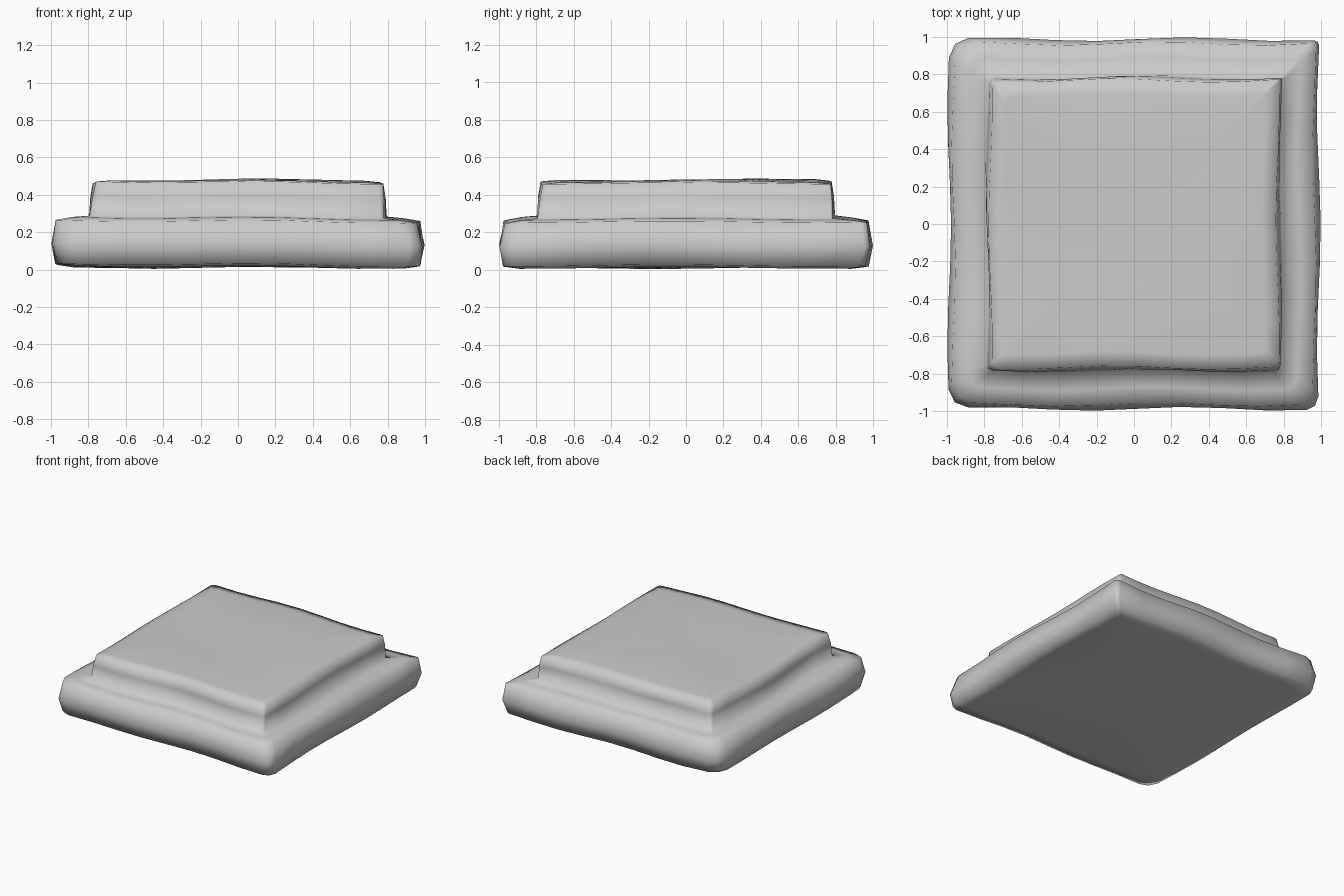
import bpy, bmesh, math

if "Cube" in bpy.data.objects:
    bpy.data.objects.remove(bpy.data.objects["Cube"])

SEGS = 8  # points along each side

# Per-corner bevel factor, order: front right, back right, back left, front left
CORNERS = (0.7, 0.3, 1.0, 1.0)


def wobble(x, y, z):
    """Gentle hand-hewn unevenness."""
    dx = 0.010 * math.sin(5.0 * y + 9 * z + 0.5)
    dy = 0.010 * math.sin(6.0 * x + 7 * z - 1.0)
    dz = 0.006 * math.sin(5.0 * x + 1.0) + 0.005 * math.sin(4.0 * y + 2.0 * x)
    return x + dx, y + dy, z + dz


def ring(bm, half, z, bevel):
    """Square loop with worn corners; each side runs from bevel to bevel."""
    verts = []
    pts = [(half, -half), (half, half), (-half, half), (-half, -half)]
    for i in range(4):
        (ax, ay), (bx, by) = pts[i], pts[(i + 1) % 4]
        ta = bevel * CORNERS[i] / (2 * half)
        tb = 1 - bevel * CORNERS[(i + 1) % 4] / (2 * half)
        for k in range(SEGS + 1):
            t = ta + (tb - ta) * k / SEGS
            verts.append(bm.verts.new(wobble(ax + (bx - ax) * t, ay + (by - ay) * t, z)))
        # worn corner point between the two bevel ends
        s = 1 - 0.3 * bevel * CORNERS[(i + 1) % 4] / half
        verts.append(bm.verts.new(wobble(bx * s, by * s, z)))
    return verts


# Profile: half width, height, corner bevel
PROFILE = [
    (0.45, 0.015, 0.04),
    (0.88, 0.015, 0.08),
    (0.967, 0.025, 0.10),   # bottom edge
    (0.988, 0.13, 0.10),    # belly of lower slab
    (0.965, 0.258, 0.11),   # lower slab rim
    (0.88, 0.275, 0.08),
    (0.787, 0.285, 0.03),   # foot of upper slab
    (0.780, 0.39, 0.03),
    (0.768, 0.468, 0.035),  # upper slab rim
    (0.69, 0.476, 0.03),
    (0.35, 0.476, 0.02),
]

# Two-tier stone plinth
bm = bmesh.new()
rings = [ring(bm, *p) for p in PROFILE]
n = len(rings[0])
for lo, hi in zip(rings, rings[1:]):
    for i in range(n):
        j = (i + 1) % n
        bm.faces.new((lo[i], lo[j], hi[j], hi[i]))

# Top and bottom caps
caps = [bm.faces.new(rings[-1]), bm.faces.new(rings[0][::-1])]
bmesh.ops.poke(bm, faces=caps)
bmesh.ops.recalc_face_normals(bm, faces=bm.faces)
for f in bm.faces:
    f.smooth = True

mesh = bpy.data.meshes.new("stone_plinth")
bm.to_mesh(mesh)
bm.free()
plinth = bpy.data.objects.new("stone_plinth", mesh)
bpy.context.collection.objects.link(plinth)
